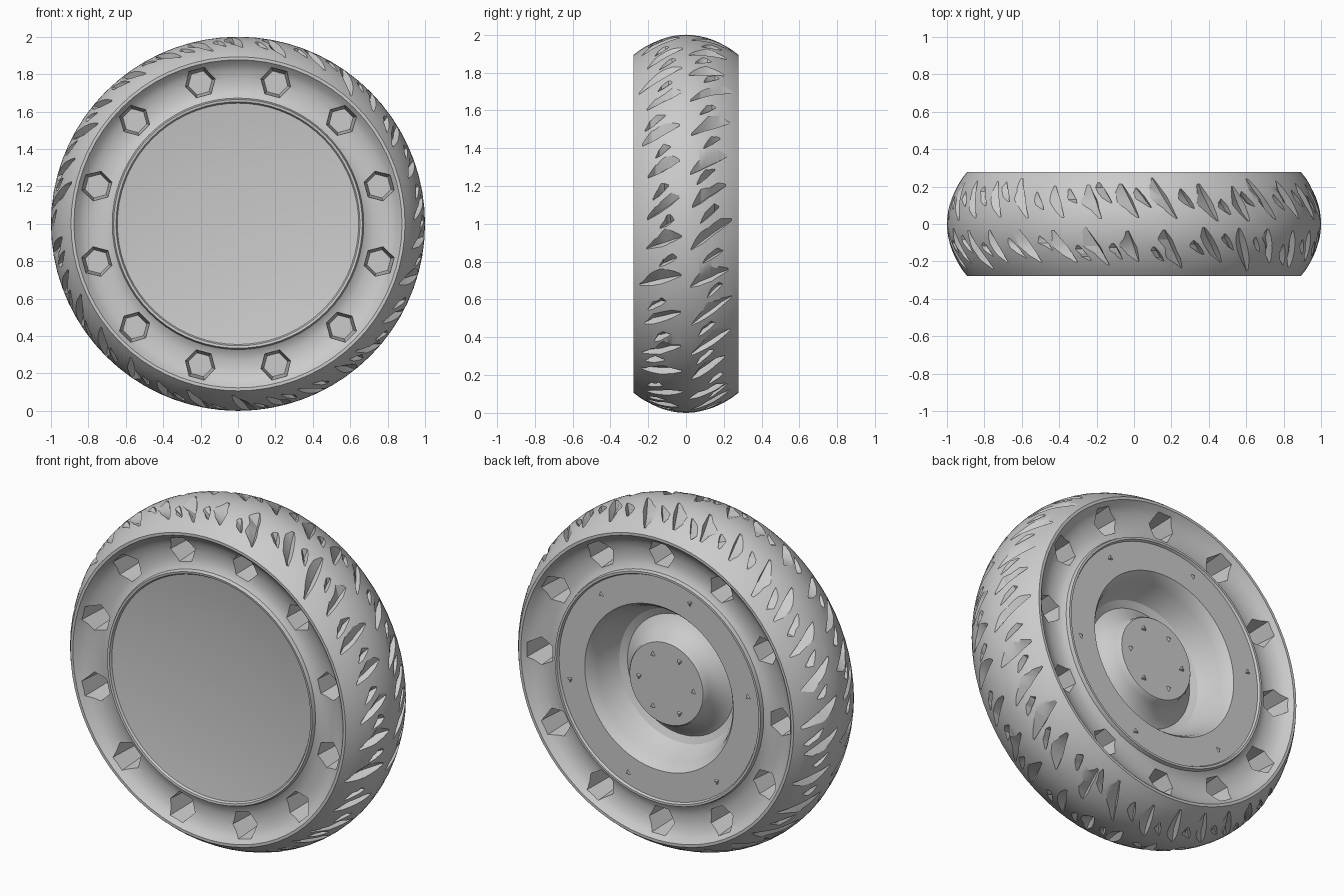
import bpy, bmesh, math, random
from mathutils import Matrix, Vector

random.seed(4)
if "Cube" in bpy.data.objects:
    bpy.data.objects.remove(bpy.data.objects["Cube"], do_unlink=True)

grey = bpy.data.materials.new("plain grey")
grey.use_nodes = True
grey.diffuse_color = (0.6, 0.6, 0.6, 1)
grey.node_tree.nodes["Principled BSDF"].inputs["Base Color"].default_value = (0.6, 0.6, 0.6, 1)

HALF = 0.278      # half the tyre width
DEPTH = 0.04      # depth of the tread notches
HOLES = 12        # sidewall holes per side
COUNT = 30        # tread notches per row


def polar(r, angle, y):
    """Point at a radius and angle around the wheel axle."""
    return Vector((r * math.cos(angle), y, 1 + r * math.sin(angle)))


def crown(y):
    """Outer tread radius across the width."""
    return 1 - 0.105 * (abs(y) / HALF) ** 2


def finish(bm, name):
    bmesh.ops.recalc_face_normals(bm, faces=bm.faces)
    mesh = bpy.data.meshes.new(name)
    bm.to_mesh(mesh)
    bm.free()
    mesh.materials.append(grey)
    ob = bpy.data.objects.new(name, mesh)
    bpy.context.scene.collection.objects.link(ob)
    return ob


def activate(ob):
    bpy.ops.object.select_all(action='DESELECT')
    bpy.context.view_layer.objects.active = ob
    ob.select_set(True)


def smooth(ob):
    activate(ob)
    bpy.ops.object.shade_smooth_by_angle(angle=math.radians(30))


def cut(ob, cutter):
    """Carve the cutter out of an object, then discard the cutter."""
    activate(ob)
    mod = ob.modifiers.new("cut", 'BOOLEAN')
    mod.operation = 'DIFFERENCE'
    mod.solver = 'EXACT'
    mod.use_self = True
    mod.object = cutter
    bpy.ops.object.modifier_apply(modifier=mod.name)
    bpy.data.objects.remove(cutter, do_unlink=True)


def lathe(name, profile, closed=False, steps=72):
    """Spin a list of (radius, y) points around the axle."""
    bm = bmesh.new()
    rings = [[bm.verts.new(polar(r, math.tau * i / steps, y)) for i in range(steps)]
             for r, y in profile]
    pairs = list(zip(rings, rings[1:]))
    if closed:
        pairs.append((rings[-1], rings[0]))
    else:
        bm.faces.new(rings[0])
        bm.faces.new(rings[-1])
    for a, b in pairs:
        for i in range(steps):
            j = (i + 1) % steps
            bm.faces.new((a[i], a[j], b[j], b[i]))
    return finish(bm, name)


def studs(name, count, radius, y, side, r1, r2, height, sides, start):
    """Ring of tapered prisms pointing out of one side of the wheel."""
    bm = bmesh.new()
    for i in range(count):
        a = start + math.tau * i / count
        m = (Matrix.Translation(polar(radius, a, side * (y + height / 2)))
             @ Matrix.Rotation(-a, 4, 'Y')
             @ Matrix.Rotation(side * -math.pi / 2, 4, 'X'))
        bmesh.ops.create_cone(bm, cap_ends=True, segments=sides, radius1=r1,
                              radius2=r2, depth=height, matrix=m)
    return finish(bm, name)


def notch(bm, angle, y0, y1, width, slant):
    """Slanted groove with one steep wall, one gentle wall and shallow ends."""
    valley, steep, gentle = [], [], []
    for k in range(5):
        t = k / 4
        y = y0 + (y1 - y0) * t
        a = angle + slant * (y - y0)
        w = width * (0.3 + 0.7 * math.sin(math.pi * t)) * random.uniform(0.7, 1.25)
        depth = DEPTH * (0.25 if k in (0, 4) else random.uniform(0.7, 1.1))
        valley.append(bm.verts.new(polar(crown(y) - depth, a, y)))
        steep.append(bm.verts.new(polar(crown(y) + 0.012, a - w * 0.2, y)))
        gentle.append(bm.verts.new(polar(crown(y) + 0.012, a + w, y)))
    for k in range(4):
        for p, q in ((steep, valley), (valley, gentle), (gentle, steep)):
            bm.faces.new((p[k], p[k + 1], q[k + 1], q[k]))
    for k in (0, -1):
        bm.faces.new((steep[k], valley[k], gentle[k]))


# Tyre body: dished sidewalls and a rounded tread
side = [(0.655, 0.2), (0.665, 0.247), (0.69, 0.23), (0.73, 0.22), (0.78, 0.222),
        (0.82, 0.233), (0.85, 0.25), (0.877, HALF), (0.893, HALF)]
tread = [(crown(y), y) for y in [HALF * k / 8 for k in range(-7, 8)]]
front = [(r, -y) for r, y in side]
tyre = lathe("tyre", front + tread + side[::-1], closed=True)

# Deep tapered sidewall holes, staggered between the two sides
for s, start in ((-1, math.pi / HOLES), (1, 0)):
    cut(tyre, studs("hole_cutter", HOLES, 0.78, 0.02, s, 0.066, 0.09, 0.3, 6, start))

# Tread: two rows of long slanted notches with short ones between them
for s in (-1, 1):
    bm = bmesh.new()
    for i in range(COUNT):
        a = math.tau * (i + 0.25 * s) / COUNT + random.uniform(-0.015, 0.015)
        slant = random.uniform(0.35, 0.75)
        inner = random.uniform(0.015, 0.04)
        outer = random.uniform(0.2, 0.25)
        notch(bm, a + slant * inner * s, s * inner, s * outer, 0.085, slant)
        mid = a + math.pi / COUNT
        begin = random.uniform(0.05, 0.13)
        notch(bm, mid + slant * begin * s, s * begin,
              s * (begin + random.uniform(0.07, 0.11)), 0.055, slant + 0.2)
    cut(tyre, finish(bm, "tread_cutter"))
smooth(tyre)

# Wheel: shallow front dish, flat back flange, deep trough and raised hub
smooth(lathe("wheel", [
    (0.02, -0.206), (0.2, -0.209), (0.4, -0.22), (0.55, -0.235), (0.645, -0.248),
    (0.652, -0.26), (0.665, -0.262), (0.675, -0.235),
    (0.675, 0.235), (0.668, 0.263), (0.655, 0.263), (0.648, 0.25),
    (0.482, 0.25), (0.464, 0.228), (0.445, 0.185), (0.42, 0.115), (0.388, 0.063),
    (0.348, 0.045), (0.308, 0.067), (0.276, 0.108), (0.252, 0.142),
    (0.245, 0.174), (0.238, 0.182), (0.21, 0.182), (0.02, 0.182)]))

# Bolts on the back flange and on the hub
studs("flange_bolts", 6, 0.585, 0.245, 1, 0.022, 0.01, 0.014, 3, math.radians(50))
studs("hub_bolts", 6, 0.175, 0.177, 1, 0.02, 0.01, 0.018, 3, 0)
